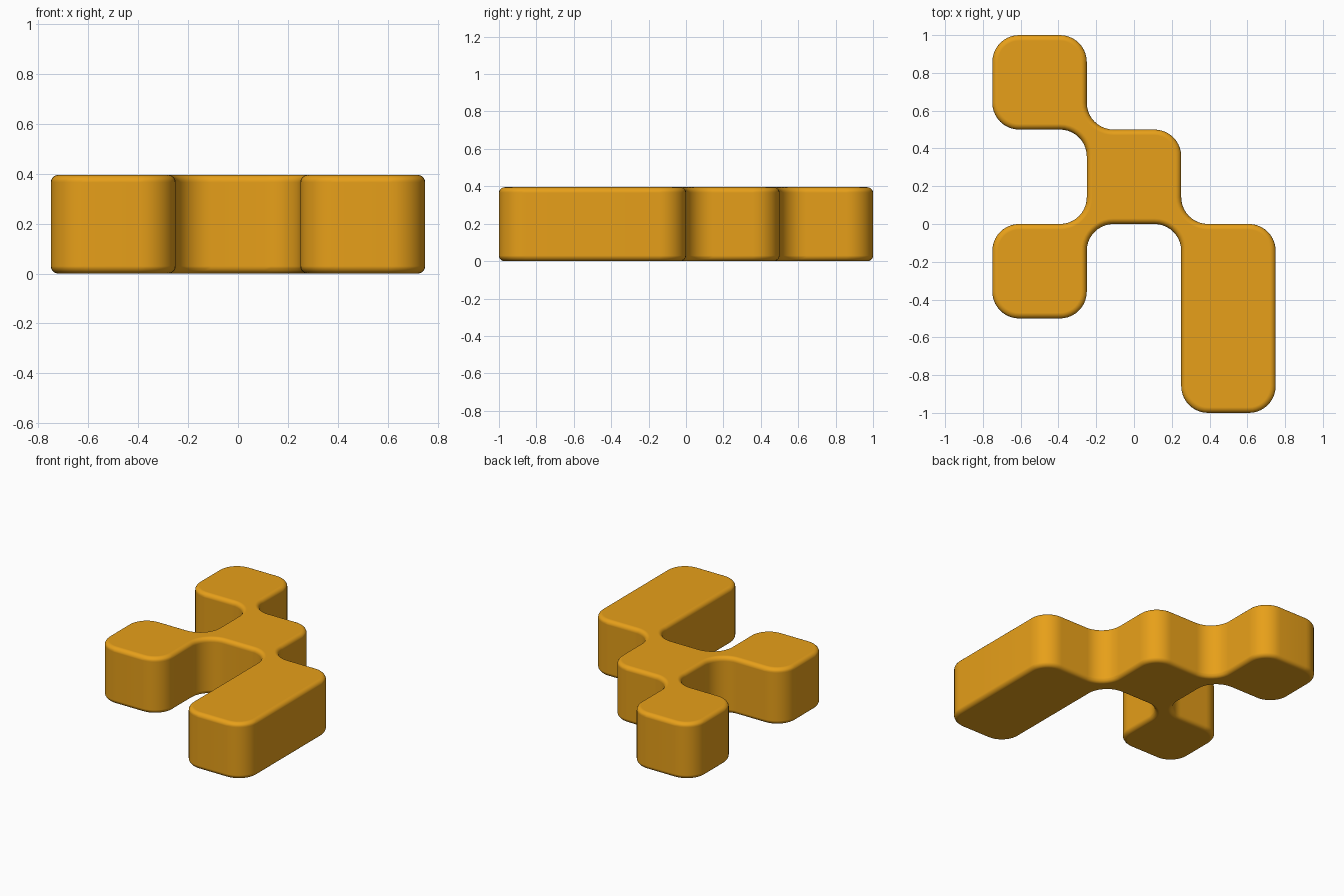
import bpy, bmesh, math
from mathutils import Vector

if "Cube" in bpy.data.objects:
    bpy.data.objects.remove(bpy.data.objects["Cube"])

HEIGHT, RADIUS, STEPS = 0.395, 0.142, 10

# Outline of five half-unit squares, joined diagonally, counter-clockwise
corners = [Vector(c) for c in (
    (-0.75, 1), (-0.75, 0.5), (-0.25, 0.5), (-0.25, 0),
    (-0.75, 0), (-0.75, -0.5), (-0.25, -0.5), (-0.25, 0),
    (0.25, 0), (0.25, -1), (0.75, -1), (0.75, 0),
    (0.25, 0), (0.25, 0.5), (-0.25, 0.5), (-0.25, 1))]


def rounded(points, r, steps):
    """Replace every right-angle corner with a quarter arc."""
    out = []
    for i, p in enumerate(points):
        u = (points[i - 1] - p).normalized()
        v = (points[(i + 1) % len(points)] - p).normalized()
        centre = p + r * (u + v)
        for k in range(steps + 1):
            t = math.pi / 2 * k / steps
            out.append(centre - r * (v * math.cos(t) + u * math.sin(t)))
    return out


# Extrude the rounded outline into a slab
bm = bmesh.new()
base = bm.faces.new([bm.verts.new((p.x, p.y, 0))
                     for p in rounded(corners, RADIUS, STEPS)])
top = bmesh.ops.extrude_face_region(bm, geom=[base], use_keep_orig=True)
bmesh.ops.translate(bm, vec=(0, 0, HEIGHT),
                    verts=[g for g in top["geom"] if isinstance(g, bmesh.types.BMVert)])
bmesh.ops.recalc_face_normals(bm, faces=bm.faces)
mesh = bpy.data.meshes.new("stepped_block")
bm.to_mesh(mesh)
bm.free()
block = bpy.data.objects.new("stepped_block", mesh)
bpy.context.collection.objects.link(block)
mesh.shade_smooth()

# Soft rim along the top and bottom edges
bevel = block.modifiers.new("soft_rim", 'BEVEL')
bevel.width = 0.03
bevel.segments = 5
bevel.limit_method = 'ANGLE'
bevel.angle_limit = math.radians(40)
bevel.harden_normals = True

# Amber colour
amber = bpy.data.materials.new("amber")
amber.diffuse_color = (0.8, 0.35, 0.01, 1)
amber.use_nodes = True
amber.node_tree.nodes["Principled BSDF"].inputs["Base Color"].default_value = amber.diffuse_color
mesh.materials.append(amber)
